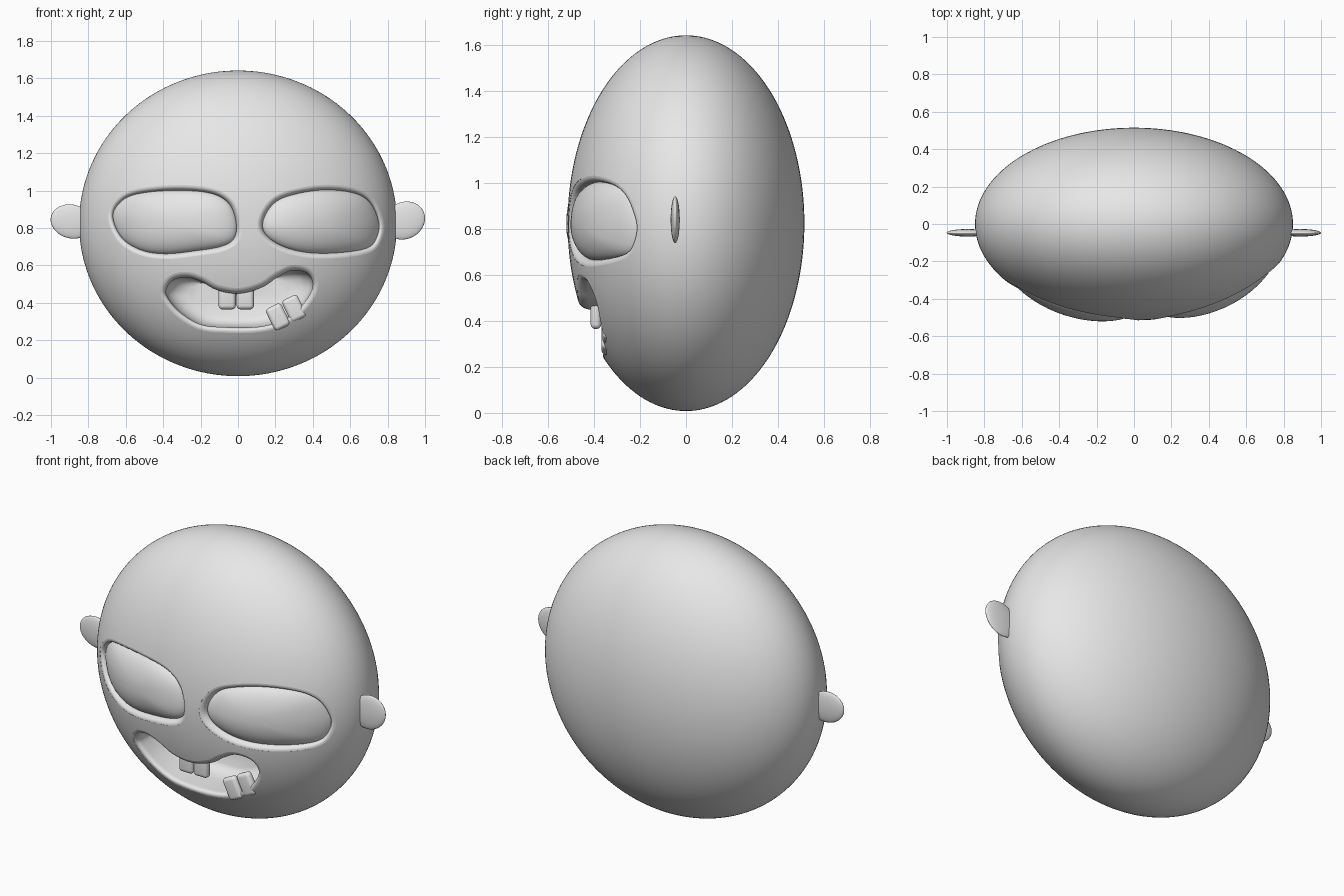
import bpy, bmesh, math
from mathutils import Vector, Matrix

if "Cube" in bpy.data.objects:
    bpy.data.objects.remove(bpy.data.objects["Cube"])

RX, RY, RZ, CZ = 0.85, 0.515, 0.817, 0.825

clay = bpy.data.materials.new("plain grey")
clay.use_nodes = True
clay.diffuse_color = (0.8, 0.8, 0.8, 1)
clay.node_tree.nodes["Principled BSDF"].inputs["Base Color"].default_value = clay.diffuse_color


def face_y(x, z):
    """Front of the head at a point of the face."""
    return -RY * math.sqrt(max(0, 1 - (x / RX) ** 2 - ((z - CZ) / RZ) ** 2))


def make_object(name, bm):
    bmesh.ops.recalc_face_normals(bm, faces=bm.faces)
    mesh = bpy.data.meshes.new(name)
    bm.to_mesh(mesh)
    bm.free()
    mesh.materials.append(clay)
    obj = bpy.data.objects.new(name, mesh)
    bpy.context.collection.objects.link(obj)
    return obj


def smooth(obj, angle=50):
    bpy.ops.object.select_all(action="DESELECT")
    bpy.context.view_layer.objects.active = obj
    obj.select_set(True)
    bpy.ops.object.shade_smooth_by_angle(angle=math.radians(angle))


def ellipsoid(name, centre, radii, tilt=0, u=48, v=32):
    bm = bmesh.new()
    move = Matrix.Translation(centre) @ Matrix.Rotation(tilt, 4, "Y") @ Matrix.Diagonal((*radii, 1))
    bmesh.ops.create_uvsphere(bm, u_segments=u, v_segments=v, radius=1, matrix=move)
    return make_object(name, bm)


def closed_curve(points, steps=5):
    """Smooth closed outline through the points, run clockwise."""
    pts = [Vector(p) for p in points]
    n, out = len(pts), []
    for i in range(n):
        a, b, c, d = (pts[(i + k) % n] for k in (-1, 0, 1, 2))
        for s in range(steps):
            t = s / steps
            out.append(b + (c - a) * t / 2 + (2 * a - 5 * b + 4 * c - d) * t * t / 2
                       + (3 * b - a - 3 * c + d) * t ** 3 / 2)
    return out


def ring(outline, offset=0, scale=1, depth=None, flat=None):
    """Outline grown or scaled, laid on the face at a depth or on a flat plane."""
    mid = sum(outline, Vector((0, 0))) / len(outline)
    out = []
    for i, p in enumerate(outline):
        along = (outline[(i + 1) % len(outline)] - outline[i - 1]).normalized()
        q = mid + (p + Vector((-along.y, along.x)) * offset - mid) * scale
        out.append((q.x, face_y(q.x, q.y) + depth if flat is None else flat, q.y))
    return out


def loft(name, rings):
    bm = bmesh.new()
    rows = [[bm.verts.new(p) for p in r] for r in rings]
    for a, b in zip(rows, rows[1:]):
        for i in range(len(a)):
            bm.faces.new((a[i - 1], a[i], b[i], b[i - 1]))
    bm.faces.new(rows[0])
    bm.faces.new(rows[-1])
    return make_object(name, bm)


# Outlines of the eyes and mouth as (x, z)
eye_right = closed_curve([(-.667, .86), (-.63, .935), (-.54, .98), (-.34, 1), (-.15, .985), (-.05, .93),
                          (-.012, .835), (-.02, .75), (-.085, .705), (-.23, .68), (-.39, .664),
                          (-.52, .685), (-.62, .75)])
eye_left = closed_curve([(.133, .82), (.17, .905), (.25, .963), (.43, 1), (.6, .99), (.7, .94), (.75, .835),
                         (.74, .75), (.69, .695), (.54, .67), (.38, .67), (.25, .7), (.16, .755)])
mouth = closed_curve([(-.384, .47), (-.35, .52), (-.28, .536), (-.2, .515), (-.11, .467), (.01, .45),
                      (.13, .483), (.21, .536), (.29, .573), (.37, .557), (.4, .5), (.375, .43),
                      (.31, .355), (.21, .296), (.09, .27), (-.07, .27), (-.2, .285), (-.31, .35), (-.373, .424)])

# Head with soft-edged eye sockets and a mouth hollow
head = ellipsoid("head", (0, 0, CZ), (RX, RY, RZ), 0, 128, 80)


def lip(outline, width, drop):
    """Rounded rim leading from in front of the face down into the hollow."""
    rows = [ring(outline, width, flat=-0.8), ring(outline, width, depth=-0.012)]
    for k in range(7):
        a = k / 6 * math.pi / 2
        rows.append(ring(outline, width * (1 - math.sin(a)), depth=drop * (1 - math.cos(a)) + 0.001))
    return rows


cutters = [loft("eye_socket_cutter", lip(o, 0.03, 0.05) + [ring(o, flat=-0.1)])
           for o in (eye_right, eye_left)]
pocket = [ring(mouth, 0, s, flat=y) for s, y in ((0.99, -0.22), (0.95, -0.17), (0.85, -0.13), (0.7, -0.11))]
cutters.append(loft("mouth_cutter", lip(mouth, 0.03, 0.04) + pocket))
for cutter in cutters:
    cutter.hide_render = True
    mod = head.modifiers.new(cutter.name, "BOOLEAN")
    mod.object = cutter
    mod.solver = "EXACT"
bpy.context.view_layer.update()
carved = bpy.data.meshes.new_from_object(head.evaluated_get(bpy.context.evaluated_depsgraph_get()))
head.modifiers.clear()
head.data = carved
for cutter in cutters:
    bpy.data.objects.remove(cutter)
smooth(head)

# Eyeballs: domes that follow the face and bulge out of the sockets
for name, outline in (("right_eye", eye_right), ("left_eye", eye_left)):
    rows = [ring(outline, 0.006, flat=-0.12)]
    for k in range(12):
        a = k / 12 * math.pi / 2
        rows.append(ring(outline, 0.004, math.cos(a), depth=0.045 - 0.07 * math.sin(a)))
    smooth(loft(name, rows), 70)

# Ears
for name, x, z, tilt in (("right_ear", -0.89, 0.835, 0.25), ("left_ear", 0.89, 0.84, -0.5)):
    smooth(ellipsoid(name, (x, -0.047, z), (0.113, 0.02, 0.09 if x < 0 else 0.098), tilt))

# Teeth: rounded slabs
for name, x, y, z, height, tilt in (("upper_right_tooth", -0.058, -0.392, 0.44, 0.15, 0),
                                    ("upper_left_tooth", 0.039, -0.392, 0.44, 0.15, 0),
                                    ("lower_right_tooth", 0.213, -0.345, 0.325, 0.13, -0.45),
                                    ("lower_left_tooth", 0.3, -0.34, 0.37, 0.13, -0.45)):
    bm = bmesh.new()
    bmesh.ops.create_cube(bm, size=1, matrix=Matrix.Translation((x, y, z))
                          @ Matrix.Rotation(tilt, 4, "Y") @ Matrix.Diagonal((0.092, 0.046, height, 1)))
    bmesh.ops.bevel(bm, geom=bm.edges[:], offset=0.021, segments=5, profile=0.5, affect="EDGES")
    smooth(make_object(name, bm))
